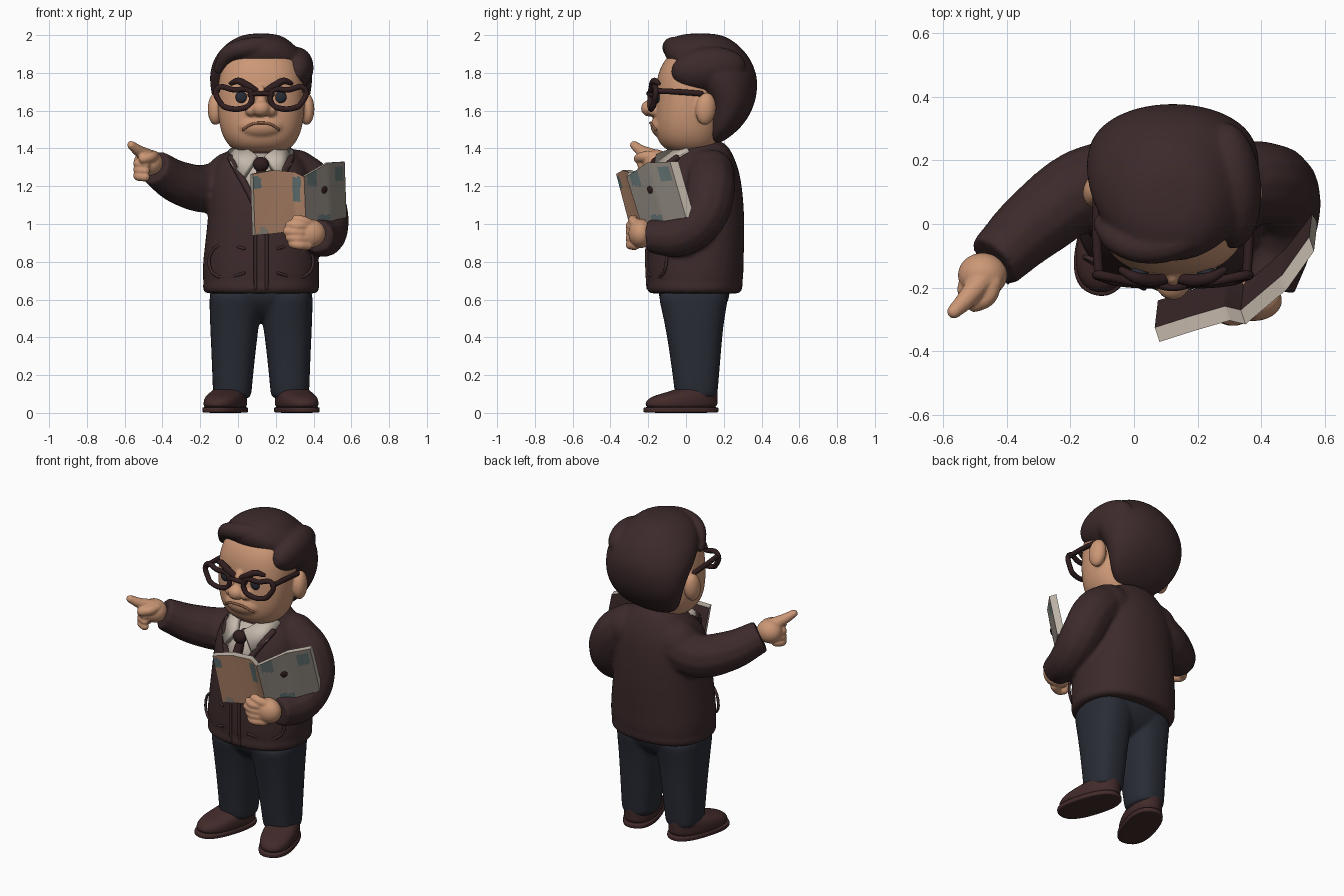
import bpy, bmesh, math
from mathutils import Vector, Matrix

if bpy.data.objects.get("Cube"):
    bpy.data.objects.remove(bpy.data.objects["Cube"])


def material(name, *rgb):
    m = bpy.data.materials.new(name)
    m.use_nodes = True
    m.diffuse_color = (*rgb, 1)
    bsdf = next(n for n in m.node_tree.nodes if n.type == 'BSDF_PRINCIPLED')
    bsdf.inputs["Base Color"].default_value = (*rgb, 1)
    return m


BROWN = material("dark brown wool", .046, .023, .024)
BLACK = material("dark frame brown", .03, .013, .014)
SKIN = material("warm skin", .6, .31, .18)
LIP = material("lip crease", .25, .11, .06)
NAVY = material("navy cloth", .022, .025, .036)
LEATHER = material("shoe leather", .055, .023, .023)
CREAM = material("cream", .55, .48, .41)
PEACH = material("peach page", .52, .28, .17)
GREY = material("grey page", .3, .265, .23)
TEAL = material("teal print", .14, .19, .19)
MID = .122  # centre line of the body


def add_object(name, bm, mats, subdiv=0):
    mesh = bpy.data.meshes.new(name)
    bm.to_mesh(mesh)
    bm.free()
    ob = bpy.data.objects.new(name, mesh)
    bpy.context.collection.objects.link(ob)
    for m in mats:
        mesh.materials.append(m)
    mesh.shade_smooth()
    if subdiv:
        ob.modifiers.new("smooth", 'SUBSURF').levels = subdiv
    else:
        mesh.set_sharp_from_angle(angle=math.radians(50))
    return ob


def ball(name, loc, size, mat, turn=(0, 0, 0)):
    bm = bmesh.new()
    bmesh.ops.create_uvsphere(bm, u_segments=24, v_segments=14, radius=1)
    ob = add_object(name, bm, [mat])
    ob.location, ob.scale, ob.rotation_euler = loc, size, turn
    return ob


def loft(name, rings, mat, power=2.3, matrix=Matrix()):
    """Stack of rounded rings: height, front y, back y, half width, x shift."""
    bm, loops, count = bmesh.new(), [], 20
    for z, front, back, half, *shift in rings:
        loop = []
        for i in range(count):
            c, s = math.cos(math.tau * i / count), math.sin(math.tau * i / count)
            px = math.copysign(abs(c) ** (2 / power), c) * half
            py = math.copysign(abs(s) ** (2 / power), s) * (back - front) / 2
            loop.append(bm.verts.new((MID + sum(shift) + px, (front + back) / 2 + py, z)))
        loops.append(loop)
    for a, b in zip(loops, loops[1:]):
        for i in range(count):
            bm.faces.new((a[i - 1], a[i], b[i], b[i - 1]))
    bm.faces.new(loops[0][::-1])
    bm.faces.new(loops[-1])
    bm.transform(matrix)
    return add_object(name, bm, [mat], 2)


def tube(name, points, radii, mat, closed=False, rounded=True):
    """Round tube through the points, with domed ends."""
    rad = list(radii) if isinstance(radii, (list, tuple)) else [radii] * len(points)
    pts = [(Vector(p), r) for p, r in zip(points, rad)]
    if rounded and not closed:
        for _ in range(2):  # dome one end, flip, dome the other
            (p, r), d = pts[0], (pts[0][0] - pts[1][0]).normalized()
            pts = [(p + d * r, r * .15), (p + d * r * .6, r * .8)] + pts
            pts.reverse()
    curve = bpy.data.curves.new(name, 'CURVE')
    curve.dimensions, curve.bevel_depth, curve.bevel_resolution = '3D', 1, 4
    curve.resolution_u, curve.use_fill_caps = 6, True
    sp = curve.splines.new('BEZIER')
    sp.bezier_points.add(len(pts) - 1)
    sp.use_cyclic_u = closed
    for b, (p, r) in zip(sp.bezier_points, pts):
        b.co, b.radius = p, r
        b.handle_left_type = b.handle_right_type = 'AUTO'
    path = bpy.data.objects.new(name + " path", curve)
    bpy.context.collection.objects.link(path)
    bm = solid_copy([path])
    return add_object(name, bm, [mat])


def solid_copy(parts):
    """Gather the finished shapes of some objects and remove the objects."""
    bm = bmesh.new()
    bpy.context.view_layer.update()
    deps = bpy.context.evaluated_depsgraph_get()
    for ob in parts:
        mesh = bpy.data.meshes.new_from_object(ob.evaluated_get(deps))
        mesh.transform(ob.matrix_world)
        bm.from_mesh(mesh)
    for ob in parts:
        bpy.data.objects.remove(ob)
    return bm


def fuse(name, parts, mat, voxel, passes):
    """Melt overlapping parts into one soft skin."""
    ob = add_object(name, solid_copy(parts), [mat])
    blend = ob.modifiers.new("blend", 'REMESH')
    blend.mode, blend.voxel_size, blend.use_smooth_shade = 'VOXEL', voxel, True
    soften = ob.modifiers.new("soften", 'SMOOTH')
    soften.factor, soften.iterations = .5, passes


def plate(name, points, mat, thick):
    bm = bmesh.new()
    bm.faces.new([bm.verts.new(p) for p in points])
    solid = add_object(name, bm, [mat]).modifiers.new("thickness", 'SOLIDIFY')
    solid.thickness, solid.offset = thick, 0


# Trousers and shoes
cloth = [loft("hips", [(.48, -.02, .13, .08), (.53, -.09, .19, .2), (.58, -.13, .22, .26),
                       (.62, -.15, .235, .275), (.69, -.15, .235, .275)], NAVY)]
for side, s in (("right", -1), ("left", 1)):
    cloth.append(loft("leg", [(.07, -.055, .165, .1, s * .153), (.1, -.06, .168, .103, s * .153),
                              (.3, -.085, .185, .116, s * .147), (.48, -.115, .2, .132, s * .14),
                              (.6, -.145, .225, .14, s * .135), (.66, -.15, .225, .14, s * .135)], NAVY, 2.5))
    turn = Matrix.Translation((MID + s * .16, .07, 0)) @ Matrix.Rotation(s * .3, 4, 'Z') \
        @ Matrix.Translation((-MID, 0, 0))
    loft(side + "_shoe_sole", [(0, -.3, .1, .098), (.004, -.308, .105, .103), (.028, -.308, .105, .103),
                               (.032, -.3, .1, .098)], LEATHER, 2.5, turn)
    loft(side + "_shoe", [(.01, -.3, .1, .1), (.06, -.3, .1, .102), (.09, -.26, .1, .098),
                          (.11, -.17, .1, .09), (.14, -.09, .095, .075)], LEATHER, 2.3, turn)
fuse("trousers", cloth, NAVY, .012, 6)

# Cardigan with sleeves and hem
torso = [(.64, -.18, .26, .285), (.65, -.2, .295, .304), (.72, -.208, .308, .314), (.8, -.208, .308, .312),
         (.92, -.205, .312, .297), (1.06, -.198, .312, .282), (1.2, -.173, .3, .275),
         (1.3, -.128, .28, .255), (1.38, -.07, .245, .19), (1.45, .0, .2, .11)]


def on_chest(x, z, out=0.0):
    """Point on the front of the torso."""
    a, b = next((a, b) for a, b in zip(torso, torso[1:]) if a[0] <= z <= b[0])
    front, back, half = Vector(a[1:]).lerp(Vector(b[1:]), (z - a[0]) / (b[0] - a[0]))
    bulge = (1 - min(abs(x) / half, .98) ** 2.3) ** (1 / 2.3)
    return (MID + x, (front + back) / 2 - (back - front) / 2 * bulge - out, z)


wool = [loft("body", torso, BROWN),
        loft("hem", [(.63, -.18, .27, .28), (.635, -.21, .3, .312), (.69, -.214, .308, .317), (.7, -.18, .28, .28)], BROWN),
        tube("sleeve", [(.04, .13, 1.27), (-.14, .115, 1.19), (-.3, .01, 1.215), (-.44, -.12, 1.3)],
             [.135, .132, .118, .095], BROWN, rounded=False),
        tube("sleeve", [(.27, .12, 1.29), (.4, .13, 1.19), (.462, .09, 1.04), (.458, -.03, .94), (.42, -.2, .935)],
             [.125, .132, .125, .113, .088], BROWN, rounded=False),
        ball("shoulder", (-.03, .13, 1.25), (.14, .13, .135), BROWN),
        ball("shoulder", (.3, .13, 1.26), (.14, .13, .135), BROWN)]
fuse("cardigan", wool, BROWN, .012, 8)
for s in (-1, 1):
    tube("cardigan_placket", [on_chest(s * .03, z) for z in (.66, .8, .95, 1.08)], .009, BROWN)
    tube("pocket_edge", [on_chest(s * x, z) for x, z in ((.09, .87), (.25, .87), (.255, .74), (.09, .74))],
         .008, BROWN)
    tube("neckline_edge", [on_chest(s * x, z, .006) for x, z in ((.02, 1.08), (.08, 1.2), (.135, 1.3), (.16, 1.35))],
         .018, BROWN)
    plate("collar_wing", [(MID + s * x, y, z) for x, y, z in (
        (.02, -.15, 1.36), (.09, -.17, 1.25), (.155, -.1, 1.31), (.165, .02, 1.38), (.11, 0, 1.42))], CREAM, .03)

# Neck, shirt and tie
loft("neck", [(1.25, -.06, .16, .1), (1.45, -.06, .16, .1)], SKIN)
plate("shirt_front", [on_chest(x, z, .008) for x, z in (
    (0, 1.07), (.09, 1.22), (.1, 1.37), (-.1, 1.37), (-.09, 1.22))], CREAM, .01)
ball("tie_knot", (MID, -.155, 1.315), (.042, .035, .04), BLACK)
tube("tie_blade", [on_chest(0, z, .012) for z in (1.3, 1.2, 1.1)], [.02, .032, .03], BLACK)

# Pointing hand and holding hand
point = [ball("palm", (-.475, -.16, 1.325), (.078, .07, .07), SKIN),
         tube("index", [(-.48, -.18, 1.36), (-.53, -.24, 1.39), (-.565, -.275, 1.418)], [.04, .03, .023], SKIN),
         tube("thumb", [(-.44, -.18, 1.36), (-.46, -.23, 1.355), (-.5, -.25, 1.345)], .028, SKIN)]
hold = [ball("palm", (.375, -.24, .95), (.09, .065, .078), SKIN),
        tube("thumb", [(.4, -.25, .99), (.35, -.28, 1.015), (.31, -.28, 1.025)], .026, SKIN)]
for i in range(4):
    z = 1.325 - .033 * i
    if i < 3:
        point.append(tube("finger", [(-.51, -.17, z), (-.53, -.21, z - .005), (-.49, -.235, z - .01)], .025, SKIN))
    z = .985 - .033 * i
    hold.append(tube("finger", [(.37, -.27, z), (.31, -.295, z + .005),
                                (.26 + .014 * abs(i - 1), -.28, z + .01)], .025, SKIN))
fuse("pointing_hand", point, SKIN, .006, 4)
fuse("holding_hand", hold, SKIN, .006, 4)

# Open book: front grid bent along a profile, then thickened
profile = [Vector(p) for p in ((.08, -.37, 1.265, .94), (.19, -.335, 1.285, .95), (.3, -.303, 1.275, .965),
                               (.35, -.315, 1.25, .975), (.48, -.205, 1.325, 1.015), (.565, -.085, 1.33, 1.035))]
cols, rows, lean = 40, 24, .085
bm, grid = bmesh.new(), []
for i in range(cols + 1):
    k, t = divmod(i / cols * (len(profile) - 1), 1)
    x, y, top, low = profile[int(k)].lerp(profile[min(int(k) + 1, len(profile) - 1)], t)
    grid.append([bm.verts.new((x + .01 * (1 - v / rows), y + lean * (1 - v / rows),
                               low + (top - low) * v / rows)) for v in range(rows + 1)])
pages = [bm.faces.new((a[j], b[j], b[j + 1], a[j + 1])) for a, b in zip(grid, grid[1:]) for j in range(rows)]
prints = [(2, .285, .33, 1.12, 1.25), (2, .06, .12, 1.19, 1.25), (2, .37, .41, 1.2, 1.28), (0, .35, .42, 1.28, 1.4),
          (2, .51, .56, 1.23, 1.3), (2, .42, .49, 1, 1.05), (1, .11, .16, .9, .98)]
for f in pages:
    c = f.calc_center_median()
    f.material_index = next((m for m, a, b, p, q in prints if a < c.x < b and p < c.z < q), int(c.x > .355))
extruded = bmesh.ops.extrude_face_region(bm, geom=pages, use_keep_orig=True)["geom"]
covers = {g for g in extruded if isinstance(g, bmesh.types.BMFace)}
bmesh.ops.translate(bm, vec=(-.015, .045, 0), verts=[g for g in extruded if isinstance(g, bmesh.types.BMVert)])
for f in set(bm.faces) - set(pages):
    f.material_index = 4 if f in covers else 3
bmesh.ops.recalc_face_normals(bm, faces=bm.faces)
add_object("open_book", bm, [PEACH, GREY, TEAL, CREAM, BROWN])
ball("page_mark", (.457, -.19, 1.18), (.021, .009, .021), BLACK, (.27, 0, .74))

# Head, with paired features and glasses
skin = [loft("skull", [(1.37, .0, .12, .07), (1.385, -.1, .15, .14), (1.43, -.148, .18, .188), (1.5, -.168, .2, .22),
                       (1.6, -.168, .2, .234), (1.7, -.16, .2, .234), (1.78, -.157, .2, .225),
                       (1.87, -.12, .2, .2), (1.93, -.05, .15, .14)], SKIN),
        ball("muzzle", (MID, -.11, 1.52), (.13, .078, .07), SKIN),
        ball("nose_tip", (MID, -.192, 1.612), (.05, .047, .044), SKIN),
        ball("nose_bridge", (MID, -.165, 1.665), (.03, .035, .07), SKIN)]
tube("mouth", [(MID + x, y, z) for x, y, z in ((-.095, -.16, 1.5), (-.05, -.182, 1.528), (0, -.188, 1.535),
                                              (.05, -.182, 1.528), (.095, -.16, 1.5))], .007, LIP)
for side, s in (("right", -1), ("left", 1)):
    def pair(points):
        return [(MID + s * x, y, z) for x, y, z in points]
    skin.append(ball("nostril", (MID + s * .05, -.172, 1.602), (.034, .034, .032), SKIN))
    skin.append(ball("ear", (MID + s * .24, .105, 1.61), (.042, .055, .087), SKIN, (-.1, 0, s * .25)))
    ball(side + "_eye", (MID + s * .105, -.152, 1.672), (.03, .016, .032), NAVY)
    tube(side + "_eyebrow", pair([(.16, -.145, 1.745), (.12, -.167, 1.757), (.07, -.177, 1.73), (.02, -.172, 1.7)]),
         [.012, .018, .021, .016], BLACK)
    tube(side + "_lens_frame", pair([(.232, -.16, 1.715), (.14, -.178, 1.71), (.065, -.186, 1.708), (.052, -.188, 1.69),
                                     (.058, -.188, 1.635), (.08, -.188, 1.618), (.185, -.178, 1.617),
                                     (.21, -.17, 1.635)]), .015, BLACK, closed=True)
    tube(side + "_temple", pair([(.232, -.16, 1.705), (.238, -.05, 1.7), (.237, .08, 1.69)]), .015, BLACK)
tube("glasses_bridge", pair([(-.06, -.186, 1.685), (0, -.198, 1.692), (.06, -.186, 1.685)]), .013, BLACK)
fuse("head", skin, SKIN, .008, 5)

# Hair: cap, side lobe beyond the parting and swept fringe
locks = [loft("cap", [(1.42, .1, .17, .1), (1.47, .1, .25, .18), (1.55, .11, .328, .23), (1.65, .1, .372, .26),
                      (1.74, .02, .382, .274), (1.8, -.05, .375, .276), (1.88, -.118, .343, .253),
                      (1.95, -.125, .28, .185, -.01), (1.99, -.07, .22, .13), (2.01, 0, .15, .06)], BROWN, 2.1),
         ball("lobe", (.3, .12, 1.82), (.098, .2, .118), BROWN, (.1, .25, .1)),
         tube("fringe", [(-.1, .0, 1.82), (-.05, -.05, 1.9), (.03, -.075, 1.93), (.13, -.06, 1.94), (.22, -.01, 1.93)],
              [.03, .045, .05, .052, .05], BROWN)]
fuse("hair", locks, BROWN, .01, 3)
